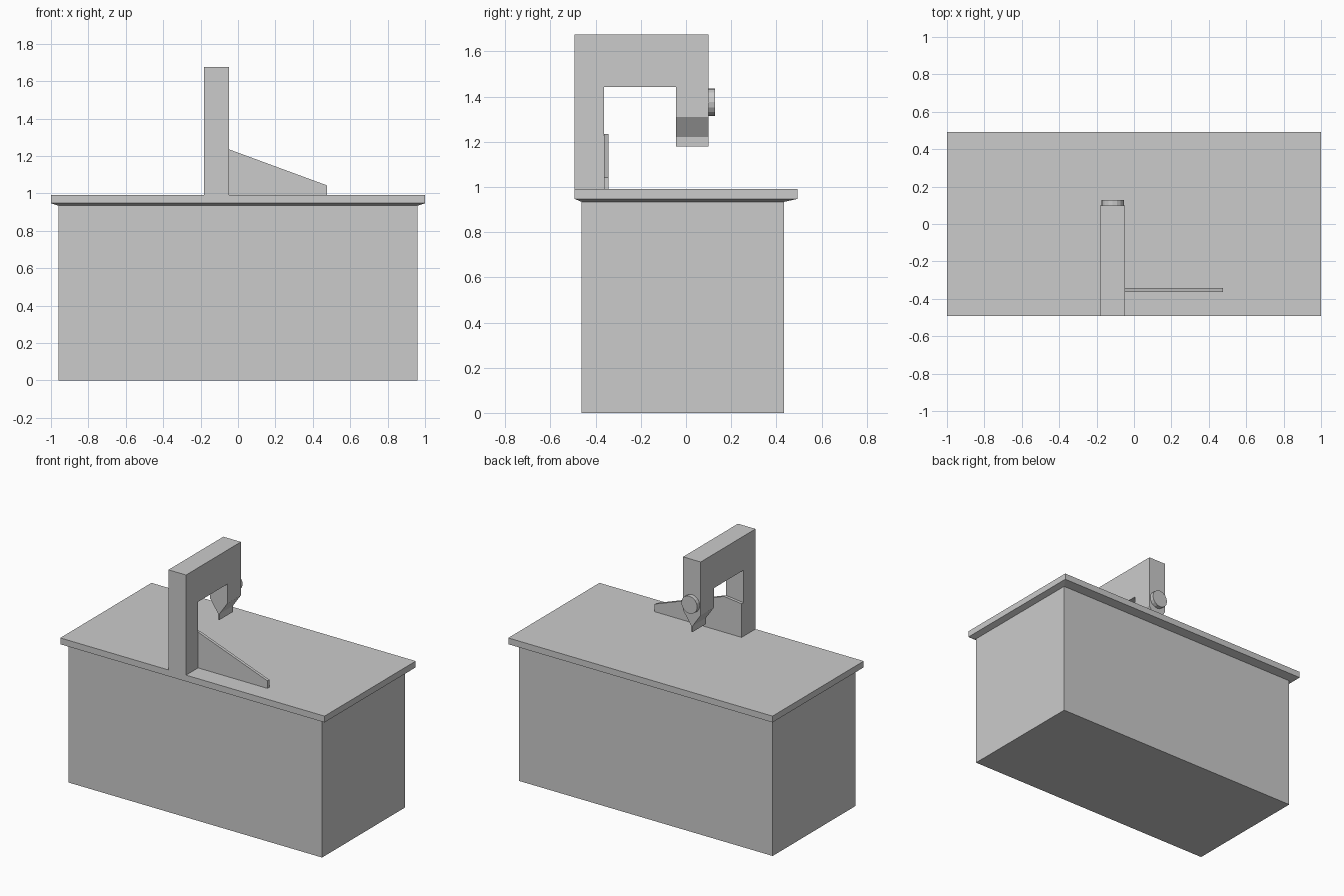
import bpy, bmesh, math
from mathutils import Matrix

if "Cube" in bpy.data.objects:
    bpy.data.objects.remove(bpy.data.objects["Cube"])


def make(name, bm):
    bmesh.ops.recalc_face_normals(bm, faces=bm.faces)
    mesh = bpy.data.meshes.new(name)
    bm.to_mesh(mesh)
    bm.free()
    ob = bpy.data.objects.new(name, mesh)
    bpy.context.collection.objects.link(ob)
    return ob


def prism(name, profile, axis, a, b):
    """Extrude a 2D profile along x (profile is y,z) or y (profile is x,z)."""
    bm = bmesh.new()
    place = (lambda p, t: (t, p[0], p[1])) if axis == 'x' else (lambda p, t: (p[0], t, p[1]))
    face = bm.faces.new([bm.verts.new(place(p, a)) for p in profile])
    ext = bmesh.ops.extrude_face_region(bm, geom=[face])
    verts = [g for g in ext['geom'] if isinstance(g, bmesh.types.BMVert)]
    bmesh.ops.translate(bm, verts=verts, vec=(b - a, 0, 0) if axis == 'x' else (0, b - a, 0))
    return make(name, bm)


def stack(name, layers):
    """Rectangular sections (x0, x1, y0, y1, z) joined bottom to top."""
    bm = bmesh.new()
    rings = [[bm.verts.new(c) for c in ((x0, y0, z), (x1, y0, z), (x1, y1, z), (x0, y1, z))]
             for x0, x1, y0, y1, z in layers]
    bm.faces.new(rings[0])
    bm.faces.new(rings[-1])
    for lo, hi in zip(rings, rings[1:]):
        for i in range(4):
            j = (i + 1) % 4
            bm.faces.new((lo[i], lo[j], hi[j], hi[i]))
    return make(name, bm)


# Cabinet with the overhanging worktop, bevelled underneath
body = (-0.96, 0.96, -0.462, 0.434)
top = (-1, 1, -0.493, 0.493)
stack("cabinet_and_worktop", [(*body, 0), (*body, 0.934), (*top, 0.947), (*top, 0.99)])

# Hooked machine arm: column, beam and head
X0, X1 = -0.181, -0.048
prism("machine_arm", [(-0.493, 0.99), (-0.363, 0.99), (-0.363, 1.442), (-0.045, 1.442),
                      (-0.045, 1.31), (0.1, 1.31), (0.1, 1.675), (-0.493, 1.675)], 'x', X0, X1)

# Wedge nose with narrow tip under the head
mid, w = (X0 + X1) / 2, 0.006
prism("needle_nose", [(X0, 1.31), (mid - w, 1.222), (mid - w, 1.18), (mid + w, 1.18),
                      (mid + w, 1.222), (X1, 1.31)], 'y', -0.045, 0.1)

# Round dial on the back of the head
bm = bmesh.new()
bmesh.ops.create_cone(bm, cap_ends=True, segments=16, radius1=0.06, radius2=0.06, depth=0.028,
                      matrix=Matrix.Translation((mid, 0.114, 1.375)) @ Matrix.Rotation(math.pi / 2, 4, 'X'))
make("dial", bm)

# Thin tapered guide fixed to the column
prism("guide_plate", [(X0, 0.99), (0.477, 0.99), (0.477, 1.042), (X1, 1.235), (X0, 1.22)],
      'y', -0.363, -0.343)
